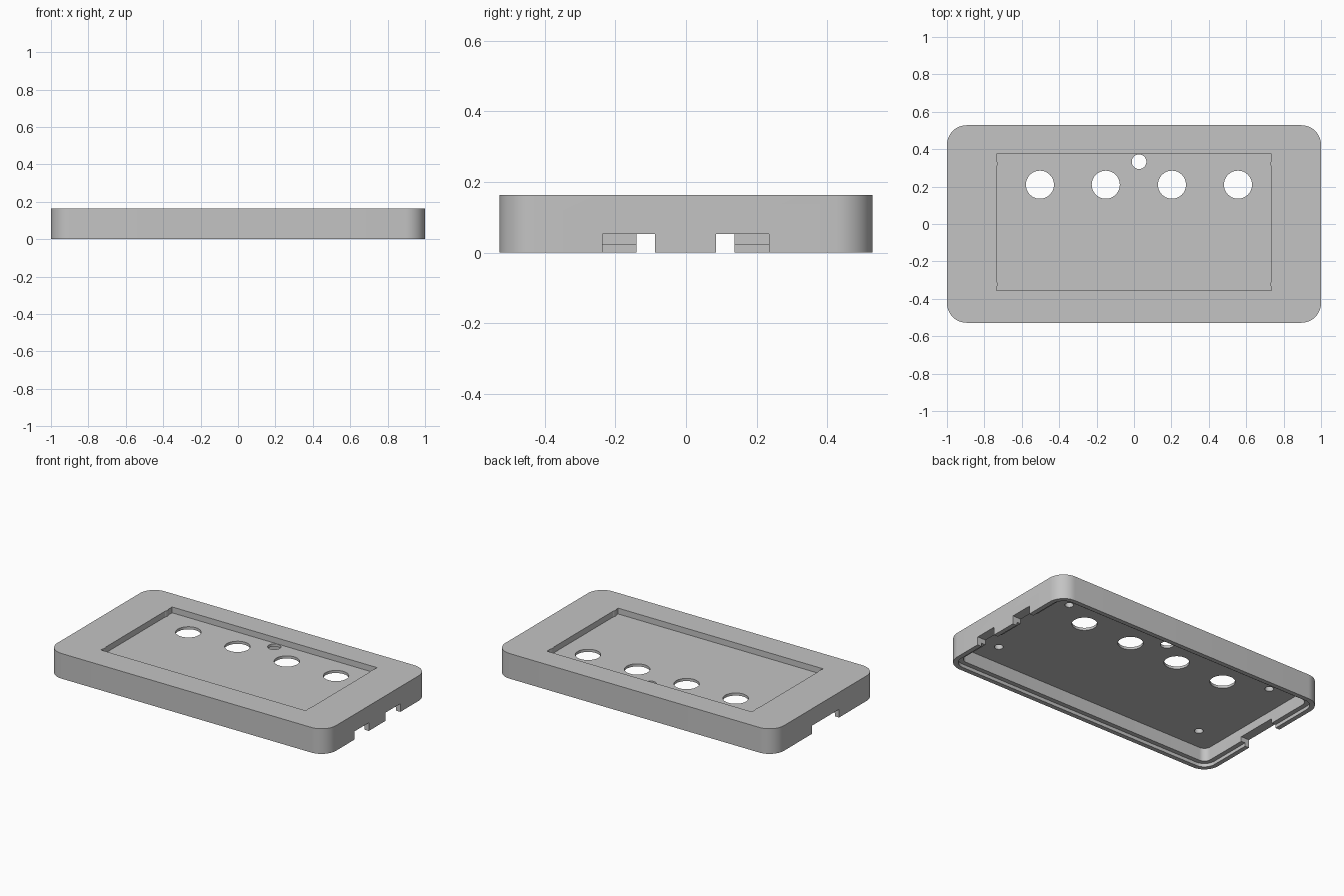
import bpy, bmesh, math

old = bpy.data.objects.get("Cube")
if old:
    bpy.data.objects.remove(old, do_unlink=True)

HALF_X, HALF_Y, HEIGHT = 1.0, 0.528, 0.163
CORNER, WALL, LIP = 0.105, 0.06, 0.03
CEILING, FLOOR, STEP = 0.108, 0.125, 0.022
SCREWS = [(sx * 0.767, sy * 0.322) for sx in (-1, 1) for sy in (-1, 1)]

grey = bpy.data.materials.new("plain grey")
grey.use_nodes = True
colour = (0.55, 0.55, 0.55, 1)
grey.diffuse_color = colour
grey.node_tree.nodes["Principled BSDF"].inputs["Base Color"].default_value = colour


def prism(name, outline, z0, z1):
    """Extrude a flat outline from z0 up to z1."""
    bm = bmesh.new()
    face = bm.faces.new([bm.verts.new((x, y, z0)) for x, y in outline])
    top = bmesh.ops.extrude_face_region(bm, geom=[face])["geom"]
    bmesh.ops.translate(bm, vec=(0, 0, z1 - z0),
                        verts=[v for v in top if isinstance(v, bmesh.types.BMVert)])
    bmesh.ops.recalc_face_normals(bm, faces=bm.faces)
    mesh = bpy.data.meshes.new(name)
    bm.to_mesh(mesh)
    bm.free()
    mesh.materials.append(grey)
    obj = bpy.data.objects.new(name, mesh)
    bpy.context.collection.objects.link(obj)
    return obj


def rounded(inset, segments=12):
    """Case outline moved inwards by inset."""
    r = CORNER - inset
    points = []
    for quarter, (sx, sy) in enumerate([(1, 1), (-1, 1), (-1, -1), (1, -1)]):
        for i in range(segments + 1):
            a = math.pi / 2 * (quarter + i / segments)
            points.append((sx * (HALF_X - CORNER) + r * math.cos(a),
                           sy * (HALF_Y - CORNER) + r * math.sin(a)))
    return points


def circle(x, y, r, n=48):
    return [(x + r * math.cos(math.tau * i / n), y + r * math.sin(math.tau * i / n))
            for i in range(n)]


def rect(x0, x1, y0, y1):
    return [(x0, y0), (x1, y0), (x1, y1), (x0, y1)]


def cut(target, cutter):
    cutter.hide_render = True
    mod = target.modifiers.new("cut", 'BOOLEAN')
    mod.operation = 'DIFFERENCE'
    mod.solver = 'EXACT'
    mod.object = cutter
    bpy.context.view_layer.objects.active = target
    bpy.ops.object.modifier_apply(modifier=mod.name)
    bpy.data.objects.remove(cutter, do_unlink=True)


# Outer shell, hollowed from below with a stepped lip
case = prism("case_cover", rounded(0), 0, HEIGHT)
cut(case, prism("cavity_cutter", rounded(WALL), -0.1, CEILING))
cut(case, prism("lip_cutter", rounded(LIP), -0.1, STEP))

# Display recess, whose side walls bulge around the screw bosses
recess = prism("recess_cutter", rect(-0.735, 0.735, -0.355, 0.375), FLOOR, 0.3)
for x, y in SCREWS:
    cut(recess, prism("boss_cutter", circle(x, y, 0.037), 0, 0.4))
cut(case, recess)

# Blind screw holes in the underside
for x, y in SCREWS:
    cut(case, prism("screw_cutter", circle(x, y, 0.026, 24), 0.05, 0.148))

# Four large holes and one small hole through the floor
for x in (-0.503, -0.151, 0.203, 0.556):
    cut(case, prism("hole_cutter", circle(x, 0.21, 0.075), 0.05, 0.3))
cut(case, prism("small_hole_cutter", circle(0.027, 0.333, 0.039), 0.05, 0.15))

# Cable notches: two on one end, one wide one on the other
for x0, x1, y0, y1 in [(0.85, 1.1, -0.237, -0.088), (0.85, 1.1, 0.085, 0.235),
                       (-1.1, -0.85, -0.14, 0.138)]:
    cut(case, prism("notch_cutter", rect(x0, x1, y0, y1), -0.1, 0.053))

# Smooth the rounded walls, keep edges sharp
bpy.ops.object.select_all(action='DESELECT')
case.select_set(True)
bpy.context.view_layer.objects.active = case
bpy.ops.object.shade_smooth_by_angle(angle=math.radians(30))
